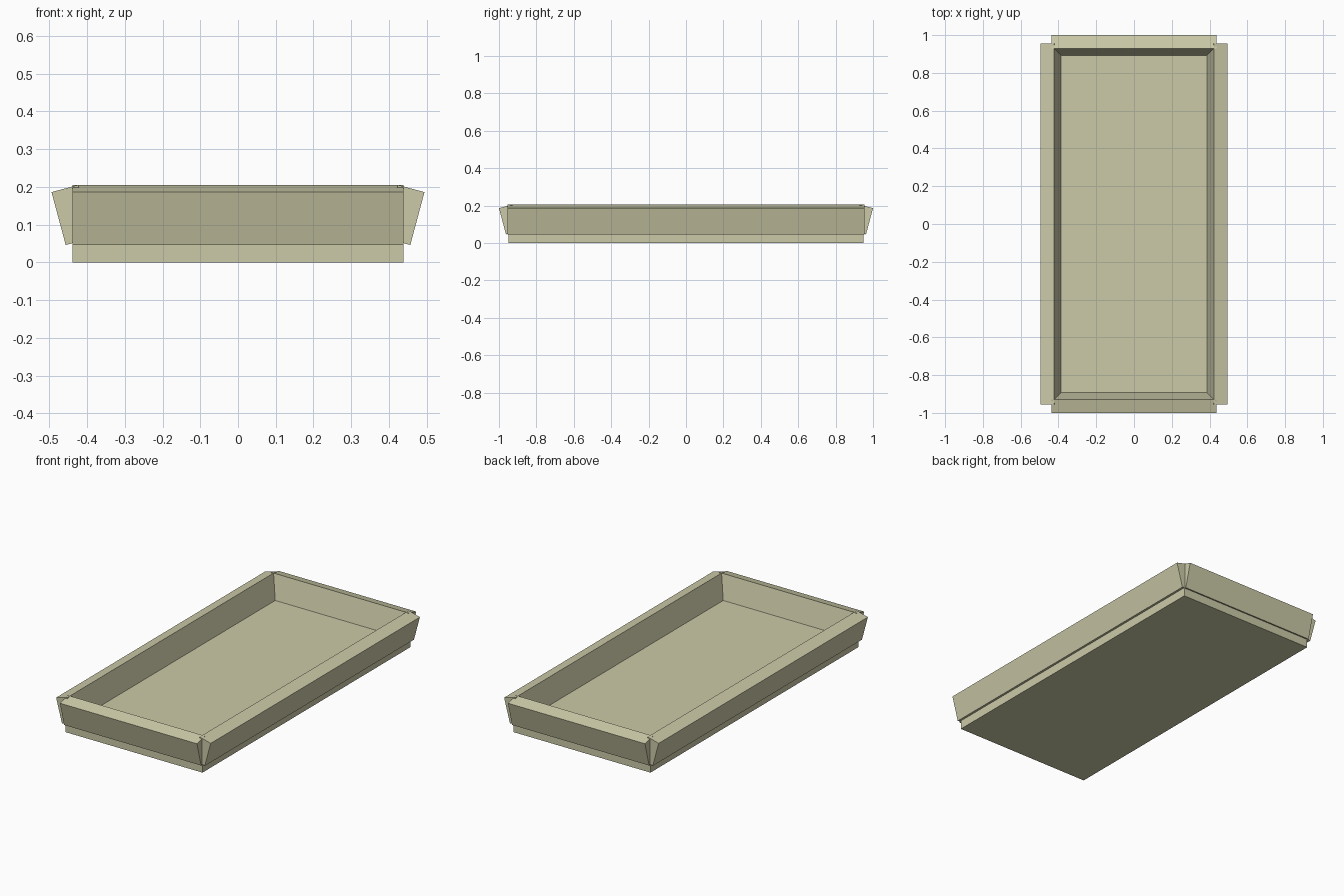
import bpy
from math import radians
from mathutils import Matrix, Vector

if "Cube" in bpy.data.objects:
    bpy.data.objects.remove(bpy.data.objects["Cube"])

mat = bpy.data.materials.new("pale_olive")
mat.diffuse_color = (0.60, 0.59, 0.39, 1)
mat.use_nodes = True
mat.node_tree.nodes["Principled BSDF"].inputs["Base Color"].default_value = mat.diffuse_color


def box(name, size, matrix):
    bpy.ops.mesh.primitive_cube_add(size=1)
    ob = bpy.context.object
    ob.name = name
    ob.data.transform(matrix @ Matrix.Diagonal((*size, 1)))
    ob.data.materials.append(mat)
    return ob


# Tray floor slab
box("tray_base", (0.876, 1.9, 0.07), Matrix.Translation((0, 0, 0.035)))

# Outward-leaning rim boards, placed by their upper outer edge
THICK, HIGH, TILT, EDGE_Z = 0.073, 0.145, radians(15), 0.186


def rim(name, length, reach, turn):
    m = (Matrix.Rotation(radians(turn), 4, 'Z')
         @ Matrix.Translation((reach, 0, EDGE_Z))
         @ Matrix.Rotation(TILT, 4, 'Y')
         @ Matrix.Translation((-THICK / 2, 0, -HIGH / 2)))
    box(name, (THICK, length, HIGH), m)


rim("right_rim", 1.91, 0.494, 0)
rim("left_rim", 1.91, 0.494, 180)
rim("back_rim", 0.876, 1.0, 90)
rim("front_rim", 0.876, 1.0, -90)
